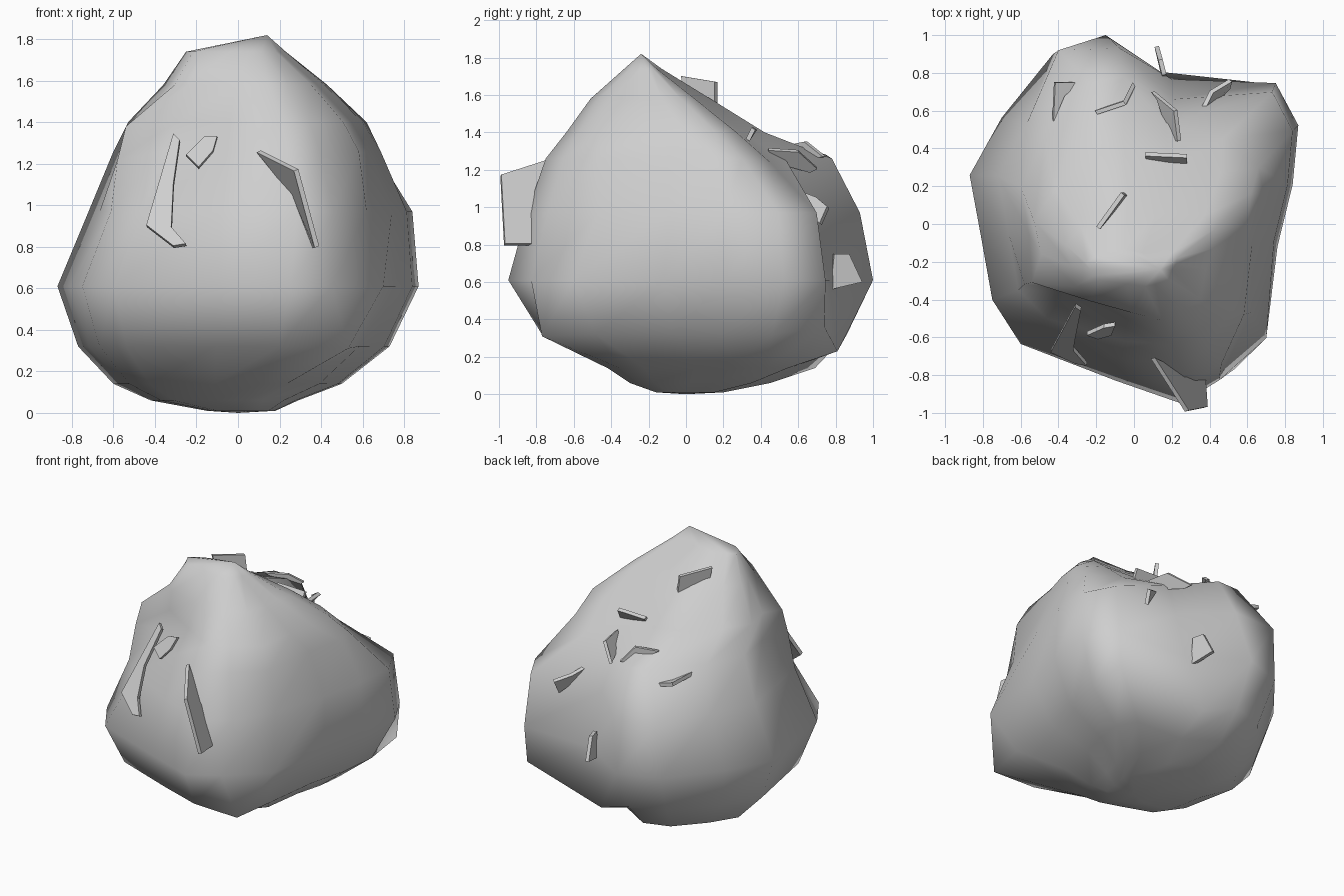
import bpy
import bmesh
from mathutils import Vector

default_cube = bpy.data.objects.get("Cube")
if default_cube:
    bpy.data.objects.remove(default_cube, do_unlink=True)


def make_material(name, colour):
    material = bpy.data.materials.new(name)
    material.use_nodes = True
    material.diffuse_color = colour
    shader = next(n for n in material.node_tree.nodes if n.type == "BSDF_PRINCIPLED")
    shader.inputs["Base Color"].default_value = colour
    return material


STONE = make_material("pale grey stone", (.62, .62, .62, 1))


def finish(name, bm, smooth):
    """Turn a bmesh into a named, shaded object."""
    bmesh.ops.recalc_face_normals(bm, faces=bm.faces)
    mesh = bpy.data.meshes.new(name)
    bm.to_mesh(mesh)
    bm.free()
    mesh.materials.append(STONE)
    for polygon in mesh.polygons:
        polygon.use_smooth = smooth
    body = bpy.data.objects.new(name, mesh)
    bpy.context.scene.collection.objects.link(body)
    return body


def make_rock(name, outline, levels, base, tip, chips):
    """Loft the footprint through levels of (z, x_min, x_max, y_min, y_max),
    then pull the nearest corner to each chip point."""
    bm = bmesh.new()
    us, vs = zip(*outline)
    rings = []
    for z, x_min, x_max, y_min, y_max in levels:
        ring = []
        for u, v in outline:
            across = (u - min(us)) / (max(us) - min(us))
            along = (v - min(vs)) / (max(vs) - min(vs))
            x = x_min + across * (x_max - x_min)
            y = y_min + along * (y_max - y_min)
            ring.append(bm.verts.new((x, y, z)))
        rings.append(ring)
    count = len(outline)
    for lower, upper in zip(rings, rings[1:]):
        for i in range(count):
            j = (i + 1) % count
            bm.faces.new((lower[i], lower[j], upper[j], upper[i]))
    # Close both ends with fans
    for ring, point in ((rings[0], base), (rings[-1], tip)):
        centre = bm.verts.new(point)
        for i in range(count):
            bm.faces.new((ring[i], ring[(i + 1) % count], centre))
    # Break the regular loft into rough corners and hollows
    for chip in map(Vector, chips):
        nearest = min(bm.verts, key=lambda vert: (vert.co - chip).length)
        nearest.co = chip
    return finish(name, bm, True)


def make_shard(name, *corners, thickness=.024):
    """Thin broken plate standing out of the rock surface."""
    bm = bmesh.new()
    bm.faces.new([bm.verts.new(Vector(corner)) for corner in corners])
    shard = finish(name, bm, False)
    solid = shard.modifiers.new("plate thickness", "SOLIDIFY")
    solid.thickness = thickness
    solid.offset = 0
    return shard


# Boulder body
footprint = [
    (-.15, 1), (-.43, .9), (-.7, .57), (-.87, .27), (-.81, -.05),
    (-.75, -.38), (-.6, -.61), (-.1, -.8), (.25, -.92), (.45, -.8),
    (.7, -.58), (.76, -.1), (.84, .22), (.87, .53), (.75, .75), (.2, .77),
]
boulder_levels = [
    (.01, -.15, .18, -.16, .2),
    (.06, -.42, .29, -.3, .45),
    (.14, -.6, .5, -.42, .69),
    (.32, -.77, .73, -.77, .86),
    (.61, -.87, .87, -.95, 1),
    (.97, -.72, .84, -.85, .93),
    (1.26, -.6, .71, -.75, .78),
    (1.4, -.53, .62, -.64, .42),
    (1.58, -.36, .43, -.51, .13),
    (1.74, -.25, .23, -.33, -.13),
]
low_corners = [(.53, -.77, .31), (.73, .74, .36), (.1, .81, .23)]
front_hollow = [
    (-.46, -.5, .97), (-.08, -.71, .97), (-.58, -.32, 1.22),
    (-.36, -.36, 1.26), (-.05, -.62, 1.26), (-.54, -.31, 1.38),
    (-.3, -.34, 1.4), (-.04, -.5, 1.4),
]
left_slope = [
    (.62, -.47, .97), (.47, .45, 1.24), (.66, .3, 1.26), (.46, .27, 1.4),
]
back_bumps = [
    (-.4, .92, .97), (-.24, .75, 1.28), (.2, .66, .97), (.17, .53, 1.26),
]
make_rock("boulder", footprint, boulder_levels, (0, 0, 0), (.14, -.24, 1.82),
          low_corners + front_hollow + left_slope + back_bumps)

# Shards on the front
make_shard("front_long_shard", (-.31, -.43, 1.34), (-.28, -.45, 1.31),
           (-.31, -.6, 1.1), (-.32, -.66, .89), (-.25, -.74, .81),
           (-.31, -.73, .8), (-.44, -.67, .9))
make_shard("front_bent_shard", (.1, -.71, 1.26), (.28, -.99, 1.17),
           (.38, -.97, .8), (.37, -.83, .8), (.27, -.8, 1.05))
make_shard("front_small_shard", (-.25, -.58, 1.24), (-.16, -.54, 1.33),
           (-.1, -.53, 1.33), (-.12, -.58, 1.26), (-.19, -.6, 1.18))

# Shards on the sloping back
make_shard("top_shard", (-.19, -.02, 1.7), (-.06, .16, 1.67),
           (-.04, .16, 1.52), (-.17, 0, 1.57))
make_shard("upper_back_shard", (.06, .37, 1.42), (.28, .36, 1.42),
           (.28, .33, 1.36), (.07, .31, 1.34))
make_shard("curved_back_shard", (.24, .44, 1.31), (.22, .6, 1.3),
           (.1, .7, 1.21), (.13, .66, 1.19), (.2, .45, 1.25))
make_shard("middle_back_shard", (-.2, .59, 1.34), (-.05, .64, 1.35),
           (0, .74, 1.27), (-.04, .65, 1.25))
make_shard("right_back_shard", (-.43, .54, 1.22), (-.42, .75, 1.22),
           (-.28, .75, 1.18), (-.37, .68, 1.2))
make_shard("left_back_shard", (.37, .62, 1.08), (.41, .7, 1.05),
           (.51, .76, 1), (.5, .72, .91), (.44, .66, .97))
make_shard("lower_back_shard", (.16, .79, .75), (.14, .87, .75),
           (.12, .94, .6), (.16, .77, .56))
